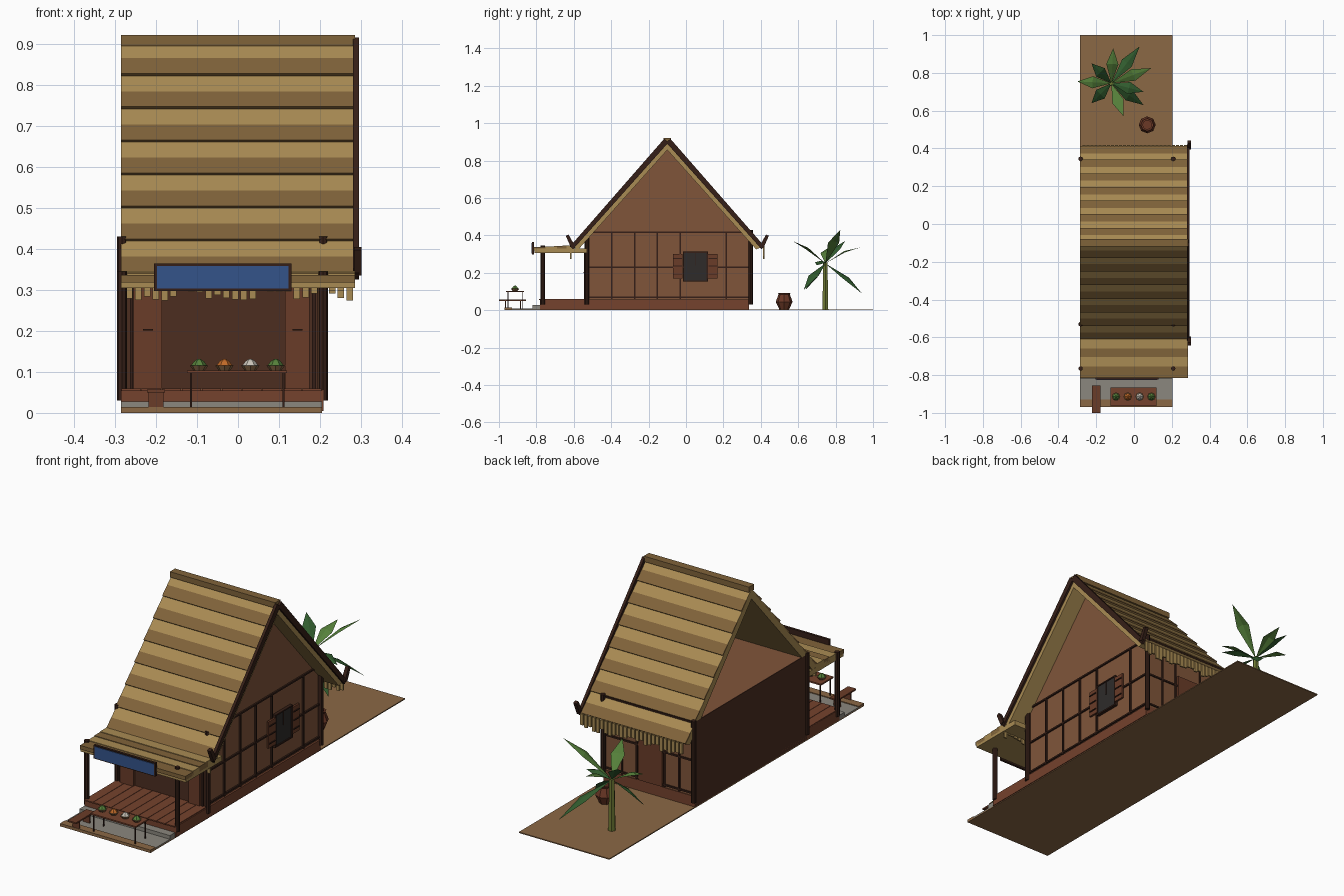
import bpy, bmesh, math, random
from mathutils import Vector, Matrix

if "Cube" in bpy.data.objects:
    bpy.data.objects.remove(bpy.data.objects["Cube"])

random.seed(4)


def mat(name, hexcol):
    m = bpy.data.materials.new(name)
    rgb = [int(hexcol[i:i + 2], 16) / 255 for i in (0, 2, 4)]
    m.diffuse_color = [((c + 0.055) / 1.055) ** 2.4 if c > 0.04 else c / 12.92 for c in rgb] + [1]
    m.use_nodes = True
    m.node_tree.nodes["Principled BSDF"].inputs["Base Color"].default_value = m.diffuse_color
    return m


STRAW, STRAW_D = mat("straw", "A98B53"), mat("dark straw", "80633A")
WALL, DARK, TRIM = mat("wall wood", "80553A"), mat("dark wood", "4C2D20"), mat("trim wood", "351F17")
PLANK, DOOR, EARTH = mat("plank", "75422D"), mat("door wood", "6A3C28"), mat("earth", "8B6845")
STONE, BLUE, GLASS = mat("stone", "8B877E"), mat("sign blue", "34538A"), mat("glass", "2E2B2A")
GREEN, GREEN_D, TRUNK = mat("leaf", "55803A"), mat("dark leaf", "315C2E"), mat("trunk", "6F7A35")
ORANGE, WHITE, CLAY = mat("orange", "C06A28"), mat("white", "C9C4B8"), mat("clay", "6B3826")


def finish(name, bm, m):
    bmesh.ops.recalc_face_normals(bm, faces=bm.faces)
    me = bpy.data.meshes.new(name)
    bm.to_mesh(me)
    bm.free()
    me.materials.append(m)
    ob = bpy.data.objects.new(name, me)
    bpy.context.collection.objects.link(ob)
    return ob


def boxes(name, m, *ranges):
    """Each range: x0, x1, y0, y1, z0, z1."""
    bm = bmesh.new()
    for x0, x1, y0, y1, z0, z1 in ranges:
        mtx = Matrix.Translation(((x0 + x1) / 2, (y0 + y1) / 2, (z0 + z1) / 2)) @ \
            Matrix.Diagonal((x1 - x0, y1 - y0, z1 - z0, 1))
        bmesh.ops.create_cube(bm, size=1, matrix=mtx)
    return finish(name, bm, m)


def prism(name, m, x0, x1, *profiles):
    """Extrude closed y-z profiles along x."""
    bm = bmesh.new()
    for pts in profiles:
        a = [bm.verts.new((x0, y, z)) for y, z in pts]
        b = [bm.verts.new((x1, y, z)) for y, z in pts]
        bm.faces.new(a)
        bm.faces.new(b)
        for i in range(len(pts)):
            j = (i + 1) % len(pts)
            bm.faces.new((a[i], a[j], b[j], b[i]))
    return finish(name, bm, m)


def lathe(name, m, x, y, profile, n=8):
    """Faceted turned solid from (radius, z) rings."""
    bm = bmesh.new()
    rings = [[bm.verts.new((x + r * math.cos(2 * math.pi * k / n), y + r * math.sin(2 * math.pi * k / n), z))
              for k in range(n)] for r, z in profile]
    for a, b in zip(rings, rings[1:]):
        for k in range(n):
            bm.faces.new((a[k], a[(k + 1) % n], b[(k + 1) % n], b[k]))
    bm.faces.new(rings[0])
    bm.faces.new(rings[-1])
    return finish(name, bm, m)


L, R, F, B = -0.285, 0.205, -0.53, 0.335      # house footprint
RX, RY = 0.285, -0.10                         # roof right edge, ridge y

# Ground, paving and plinth
boxes("ground", EARTH, (L, R, -0.97, 1, 0, 0.005))
boxes("paving", STONE, (L, R, -0.93, -0.78, 0.004, 0.010))
boxes("curb", EARTH, (L, R, -0.97, -0.93, 0.004, 0.014))
boxes("porch_step", STONE, (L, R, -0.82, -0.78, 0.004, 0.028))
boxes("plinth", PLANK, (L, R + 0.004, -0.78, B + 0.003, 0.004, 0.056))
w = (R - L) / 10
boxes("porch_planks", PLANK, *[(L + i * w + 0.001, L + (i + 1) * w - 0.001, -0.785, F, 0.054, 0.060)
                               for i in range(10)])

# Closed wall body and right gable
boxes("wall_body", WALL, (L + 0.004, R - 0.005, F, B, 0.055, 0.42))
boxes("left_party_wall", DARK, (L, L + 0.005, F, B, 0.005, 0.421))
prism("right_gable", WALL, R - 0.017, R - 0.005, [(F, 0.42), (B, 0.42), (B, 0.425), (RY, 0.865), (F, 0.425)])

# Wall battens and rails
side = [(R - 0.006, R + 0.003, y - 0.004, y + 0.004, 0.06, 0.42)
        for y in [F + 0.01 + 0.1225 * i for i in range(8)] if not -0.01 < y < 0.11]
side += [(R - 0.006, R + 0.003, F, B, z - 0.004, z + 0.004) for z in (0.07, 0.23, 0.417)]
boxes("right_wall_battens", TRIM, *side)
back = [(x - 0.004, x + 0.004, B - 0.002, B + 0.006, 0.06, 0.42) for x in (-0.20, -0.12, 0.03, 0.11)]
back += [(L, R, B - 0.002, B + 0.006, z - 0.004, z + 0.004) for z in (0.07, 0.23, 0.417)]
boxes("back_wall_battens", TRIM, *back)
boxes("back_door", DOOR, (-0.112, 0.018, B - 0.002, B + 0.010, 0.06, 0.28))

# Corner and porch posts
for tag, y, top in (("front", F, 0.43), ("back", 0.345, 0.43), ("porch", -0.765, 0.345)):
    for s, x in (("left", L + 0.002), ("right", R + 0.003)):
        lathe(f"{tag}_{s}_post", TRIM, x, y, [(0.012, 0.03), (0.012, top)])

# Shop front: dark opening with open door leaves
boxes("shop_opening", DARK, (-0.27, 0.195, F - 0.004, F, 0.06, 0.42))
for s, x0, x1 in (("left", -0.255, -0.185), ("right", 0.115, 0.175)):
    xm = (x0 + x1) / 2
    boxes(f"{s}_door_leaf", DOOR, (x0, x1, F - 0.016, F - 0.003, 0.06, 0.32))
    boxes(f"{s}_door_handle", TRIM, (xm - 0.012, xm + 0.012, F - 0.021, F - 0.015, 0.201, 0.205))
boxes("shop_front_jambs", TRIM, (-0.263, -0.256, F - 0.012, F, 0.06, 0.32), (0.18, 0.19, F - 0.012, F, 0.06, 0.32))

# Right window with shutters
boxes("window_glass", GLASS, (R - 0.006, R + 0.006, -0.01, 0.11, 0.16, 0.31))
boxes("window_frame", TRIM, *[(R - 0.006, R + 0.010, y, y + 0.007, 0.155, 0.312) for y in (-0.017, 0.11)],
      (R - 0.006, R + 0.010, -0.017, 0.117, 0.153, 0.160), (R - 0.006, R + 0.010, -0.017, 0.117, 0.307, 0.313),
      (R, R + 0.009, 0.048, 0.052, 0.24, 0.307))
for s, y in (("front", -0.07), ("back", 0.117)):
    boxes(f"{s}_shutter", DOOR, (R, R + 0.010, y, y + 0.052, 0.17, 0.30))
    boxes(f"{s}_shutter_battens", TRIM, *[(R + 0.008, R + 0.014, y + 0.004, y + 0.048, z, z + 0.005)
                                          for z in (0.19, 0.233, 0.275)])

# Main thatch roof, built for both slopes
for tag, s in (("front", -1), ("back", 1)):
    def at(t, off, s=s):
        return (RY + s * (0.505 * t + 0.745 * off), 0.902 - 0.565 * t + 0.667 * off)
    prism(f"{tag}_thatch_base", STRAW, L, RX,
          [at(0, 0), at(1, 0), at(0.985, -0.030), (RY, 0.857)])
    light, dark = [], []
    for i in range(14):
        a, b = i / 14, (i + 1) / 14
        lo, hi = (0.002, 0.006) if i % 2 == 0 else (0.006, 0.010)
        (light if i % 2 == 0 else dark).append([at(a, -0.002), at(b, -0.002), at(b, hi), at(a, lo)])
    prism(f"{tag}_light_thatch_courses", STRAW, L, RX, *light)
    prism(f"{tag}_dark_thatch_courses", STRAW_D, L, RX, *dark)
    # Hanging straw fringe
    y, n = RY + s * 0.515, 26
    fringe = []
    for k in range(n):
        x = L + 0.012 + k * 0.0215
        fringe.append((x, x + 0.016, y - 0.004, y + 0.004, 0.272 + random.random() * 0.03, 0.342))
    boxes(f"{tag}_eave_fringe", STRAW, *fringe)
    # Bargeboard and upturned horn
    prism(f"{tag}_bargeboard", TRIM, RX - 0.004, RX + 0.010,
          [at(0, 0.022), at(1.01, 0.014), at(1.01, -0.008), at(0, -0.008)])
    prism(f"{tag}_bargeboard_horn", TRIM, RX - 0.002, RX + 0.016,
          [(RY + s * d, z) for d, z in ((0.495, 0.345), (0.515, 0.335), (0.543, 0.398), (0.528, 0.405))])
boxes("ridge_cap", STRAW_D, (L, RX, RY - 0.02, RY + 0.02, 0.895, 0.922))

# Porch roof
boxes("porch_roof_base", STRAW, (L, RX, -0.81, F, 0.305, 0.330))
for i, y in enumerate((-0.815, -0.755, -0.705, -0.66)):
    boxes(f"porch_thatch_course_{i}", STRAW if i % 2 else STRAW_D,
          (L, RX, y, y + 0.065, 0.318, 0.337 + 0.003 * i))
boxes("sign_frame", TRIM, (-0.205, 0.130, -0.824, -0.812, 0.298, 0.364))
boxes("sign_panel", BLUE, (-0.198, 0.123, -0.827, -0.820, 0.303, 0.359))

# Display table with bowls of produce
boxes("table_top", PLANK, (-0.125, 0.12, -0.963, -0.865, 0.097, 0.104))
boxes("table_legs", TRIM, *[(x, x + 0.005, y, y + 0.005, 0.008, 0.098)
                            for x in (-0.117, 0.109) for y in (-0.955, -0.878)])
for i, (x, m) in enumerate(zip((-0.095, -0.033, 0.030, 0.092), (GREEN, ORANGE, WHITE, GREEN))):
    lathe(f"bowl_{i}", EARTH, x, -0.914, [(0.014, 0.104), (0.023, 0.116)])
    lathe(f"produce_{i}", m, x, -0.914, [(0.020, 0.115), (0.012, 0.126), (0.003, 0.132)], 6)

# Bench
boxes("bench", DOOR, (-0.222, -0.178, -1.0, -0.855, 0.050, 0.057),
      *[(-0.218, -0.182, y, y + 0.005, 0.004, 0.052) for y in (-0.968, -0.887)])

# Clay jar
lathe("clay_jar", CLAY, 0.07, 0.525, [(0.026, 0.004), (0.045, 0.045), (0.030, 0.085), (0.034, 0.092),
                                      (0.024, 0.092), (0.024, 0.070)])

# Broad-leaf plant
C = Vector((-0.12, 0.745, 0.25))
lathe("plant_trunk", TRUNK, C.x, C.y, [(0.018, 0.004), (0.013, 0.255)], 6)
tips = ((0.03, 0.94, 0.09), (0.09, 0.825, 0.43), (0.05, 0.63, 0.11), (-0.055, 0.57, 0.37), (-0.225, 0.64, 0.11),
        (-0.30, 0.755, 0.33), (-0.225, 0.85, 0.37), (-0.11, 0.93, 0.335), (0.05, 0.70, 0.24))
for i, tip in enumerate(tips):
    d = Vector(tip) - C
    side_v = d.cross(Vector((0, 0, 1))).normalized()
    mid = C + d * 0.55 + Vector((0, 0, 0.02))
    drop = Vector((0, 0, -0.008))
    bm = bmesh.new()
    base, m_, l_, r_, t_ = [bm.verts.new(p) for p in (
        C, mid, mid + side_v * 0.032 + drop, mid - side_v * 0.032 + drop, tip)]
    for f in ((base, l_, m_), (base, m_, r_), (l_, t_, m_), (m_, t_, r_)):
        bm.faces.new(f)
    finish(f"plant_leaf_{i}", bm, GREEN_D if i % 2 == 0 else GREEN)
